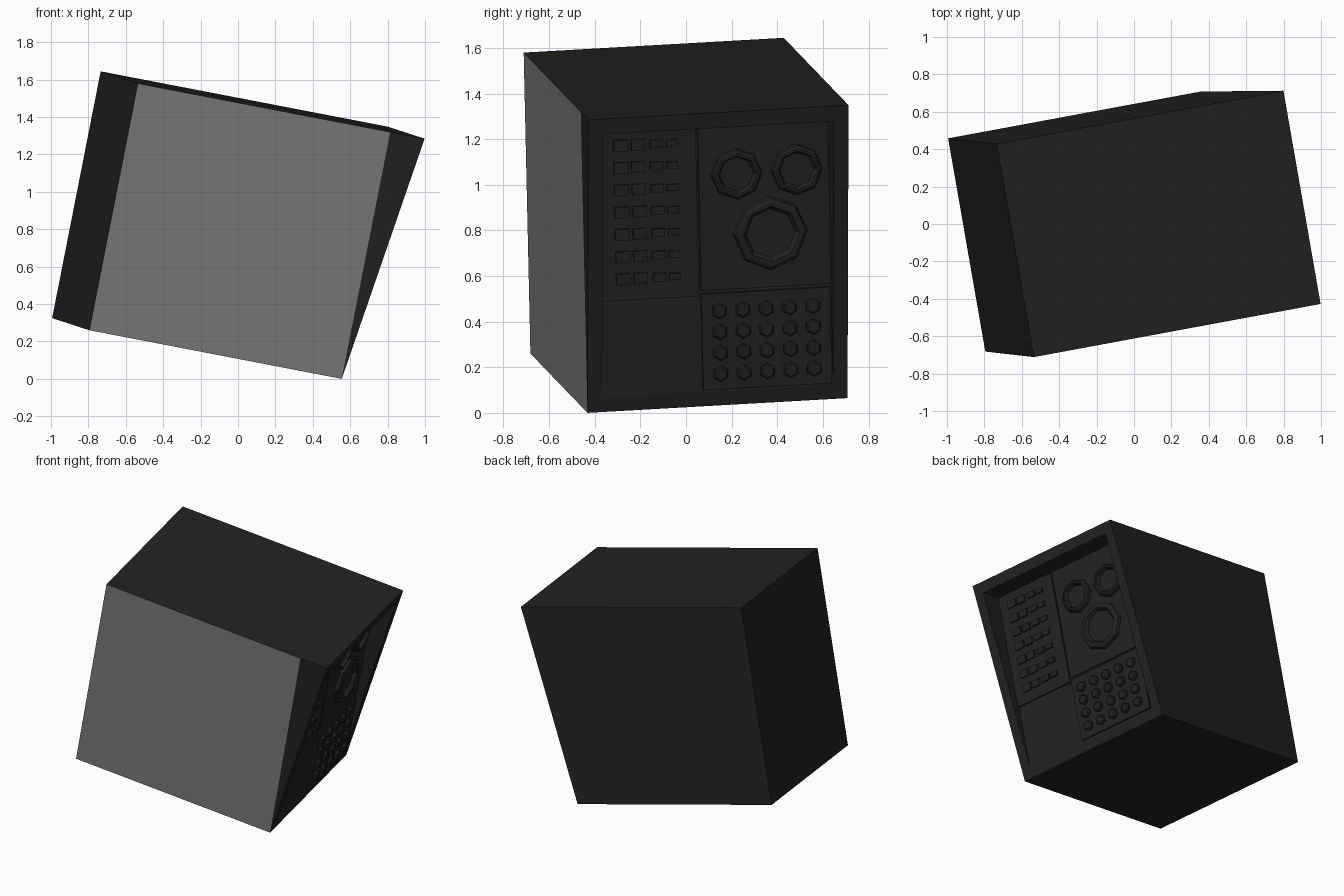
import bpy, bmesh, math
from mathutils import Matrix, Vector

cube = bpy.data.objects.get("Cube")
if cube:
    bpy.data.objects.remove(cube)


def material(name, value):
    m = bpy.data.materials.new(name)
    m.use_nodes = True
    colour = (value, value, value, 1)
    m.diffuse_color = colour
    m.node_tree.nodes["Principled BSDF"].inputs["Base Color"].default_value = colour
    return m


charcoal = material("charcoal", 0.016)
grey = material("grey", 0.2)

# Tilted frame of the console: width, depth and height axes
across = Vector((0.966, 0.179, -0.186)).normalized()
up = Vector((0.193, -0.022, 0.981))
up = (up - across * up.dot(across)).normalized()
back = up.cross(across)
frame = Matrix((across, back, up)).transposed().to_4x4()
frame.translation = (-0.795, -0.682, 0.26)

WIDTH, TOP_WIDTH, DEPTH, HEIGHT = 1.397, 1.587, 1.159, 1.345
FLOOR = 1.406       # recessed panel surface
RIM = 0.065         # thickness of the hood


def slope(w):
    return WIDTH + (TOP_WIDTH - WIDTH) * w / HEIGHT


def finish(bm, name, mats=(charcoal,)):
    bmesh.ops.recalc_face_normals(bm, faces=bm.faces)
    mesh = bpy.data.meshes.new(name)
    bm.to_mesh(mesh)
    bm.free()
    for m in mats:
        mesh.materials.append(m)
    obj = bpy.data.objects.new(name, mesh)
    bpy.context.collection.objects.link(obj)
    obj.matrix_world = frame
    return obj


def prism(name, profile, v0, v1, mats=(charcoal,)):
    """Extrude a width/height outline through the depth."""
    bm = bmesh.new()
    face = bm.faces.new([bm.verts.new((u, v0, w)) for u, w in profile])
    new = bmesh.ops.extrude_face_region(bm, geom=[face])["geom"]
    verts = [g for g in new if isinstance(g, bmesh.types.BMVert)]
    bmesh.ops.translate(bm, verts=verts, vec=(0, v1 - v0, 0))
    return finish(bm, name, mats)


def plate(name, v0, v1, w0, w1, u0, u1):
    return prism(name, [(u0, w0), (u1, w0), (u1, w1), (u0, w1)], v0, v1)


def lathe(name, v, w, radius, base, profile, sides):
    """Turned part facing out of the panel; profile is (radius share, height)."""
    bm = bmesh.new()
    rings = []
    for share, h in profile:
        ring = []
        for i in range(sides):
            a = math.tau * i / sides
            r = radius * share
            ring.append(bm.verts.new((base + h, v + r * math.sin(a), w + r * math.cos(a))))
        rings.append(ring)
    for low, high in zip(rings, rings[1:]):
        for i in range(sides):
            j = (i + 1) % sides
            bm.faces.new((low[i], low[j], high[j], high[i]))
    bm.faces.new(rings[-1])
    bm.faces.new(rings[0])
    return finish(bm, name)


# Main body with a grey front
body = prism("body", [(0, 0), (WIDTH, 0), (WIDTH, HEIGHT), (0, HEIGHT)], 0, DEPTH, (charcoal, grey))
for p in body.data.polygons:
    if p.normal.y < -0.9:
        p.material_index = 1

# Overhanging hood: two wings, a top and the low floor between them
wing = [(WIDTH, 0), (TOP_WIDTH, HEIGHT), (WIDTH, HEIGHT)]
prism("front_wing", wing, 0, RIM)
prism("back_wing", wing, DEPTH - RIM, DEPTH)
lip = HEIGHT - 0.071
prism("hood_top", [(WIDTH, lip), (slope(lip), lip), (TOP_WIDTH, HEIGHT), (WIDTH, HEIGHT)], RIM, DEPTH - RIM)
prism("panel_floor", [(WIDTH, 0), (FLOOR, 0.064), (FLOOR, lip), (WIDTH, lip)], RIM, DEPTH - RIM)

# Raised plates
FACE = FLOOR + 0.015
plate("switch_plate", RIM, 0.505, 0.497, lip, FLOOR, FACE)
plate("speaker_plate", 0.514, DEPTH - RIM, 0.52, lip, FLOOR, FACE)
plate("keypad_plate", 0.514, 1.088, 0.075, 0.505, FLOOR, FACE)

# Rows of small switches
for row in range(7):
    for v, wide, tall in ((0.168, 0.064, 0.05), (0.245, 0.06, 0.048),
                          (0.328, 0.058, 0.036), (0.397, 0.05, 0.03)):
        w = 0.593 + row * 0.0995
        plate("switch", v - wide / 2, v + wide / 2, w - tall / 2, w + tall / 2, FACE, FACE + 0.014)

# Octagonal speakers
cone = [(1, 0), (0.96, 0.022), (0.86, 0.03), (0.76, 0.03), (0.66, 0.004)]
for v, w, r in ((0.682, 1.034, 0.115), (0.951, 1.039, 0.115), (0.828, 0.762, 0.165)):
    lathe("speaker", v, w, r, FACE, cone, 8)

# Hexagonal keypad buttons
for col in range(5):
    for row in range(4):
        lathe("key", 0.592 + col * 0.104, 0.147 + row * 0.0933, 0.035, FACE,
              [(1, 0), (1, 0.014), (0.75, 0.02)], 6)
